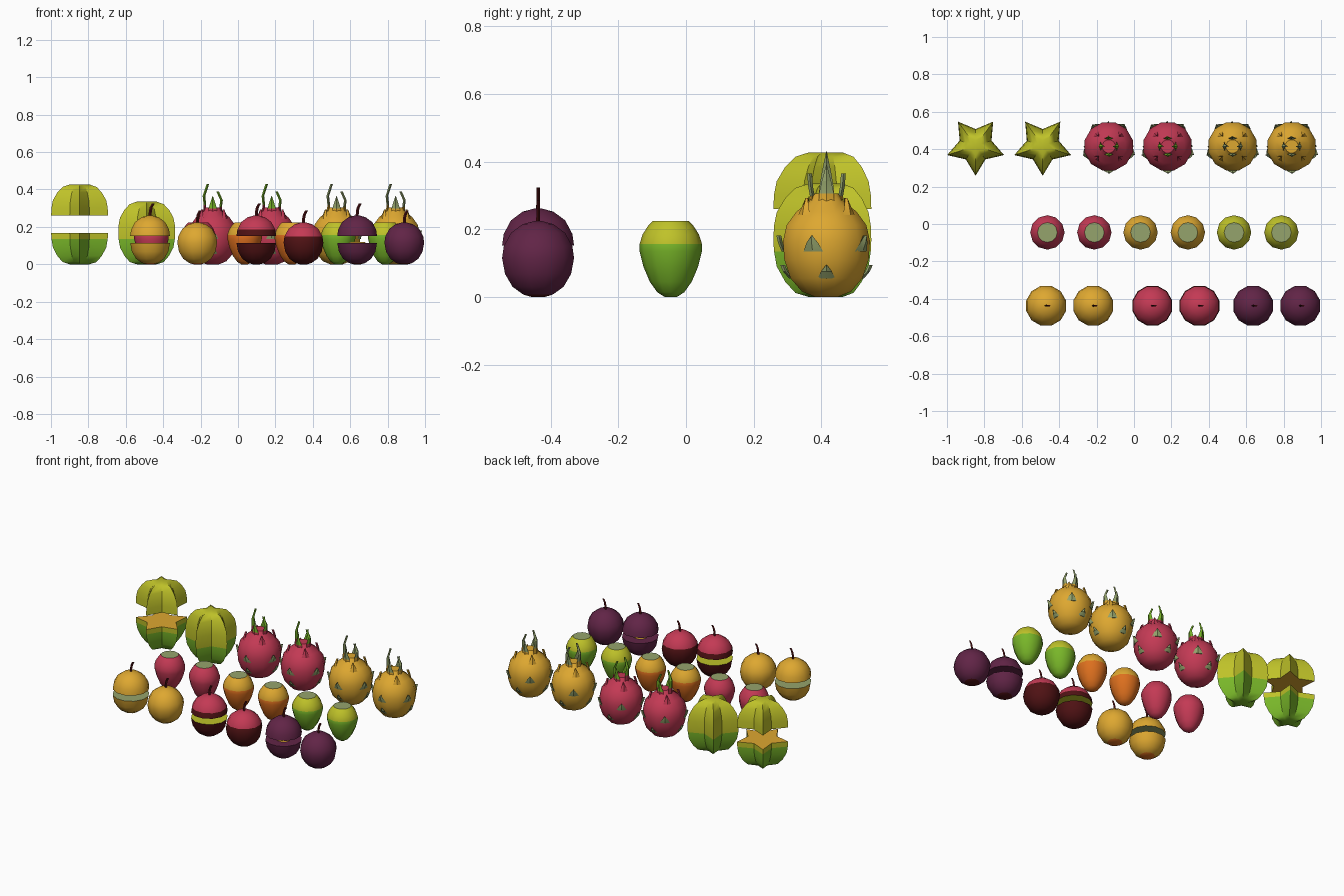
import bpy, bmesh
from math import sin, cos, pi, radians
from mathutils import Vector

if "Cube" in bpy.data.objects:
    bpy.data.objects.remove(bpy.data.objects["Cube"])

COLOURS = {
    "golden_yellow": (0.73, 0.39, 0.03), "orange": (0.72, 0.16, 0.013),
    "crimson": (0.55, 0.042, 0.09), "dark_maroon": (0.08, 0.006, 0.007),
    "plum": (0.12, 0.018, 0.062), "leaf_green": (0.19, 0.47, 0.022),
    "lime": (0.52, 0.54, 0.022), "sage": (0.30, 0.37, 0.15)}
NAMES = list(COLOURS)
MATS = []
for key, c in COLOURS.items():
    m = bpy.data.materials.new(key)
    m.diffuse_color = (*c, 1)
    m.use_nodes = True
    m.node_tree.nodes["Principled BSDF"].inputs["Base Color"].default_value = m.diffuse_color
    MATS.append(m)


def finish(bm, name, loc, sharp=42):
    """Recalculate normals, smooth gentle edges and link the object."""
    bmesh.ops.recalc_face_normals(bm, faces=bm.faces)
    for f in bm.faces:
        f.smooth = True
    for e in bm.edges:
        e.smooth = len(e.link_faces) == 2 and e.calc_face_angle(0) < radians(sharp)
    me = bpy.data.meshes.new(name)
    bm.to_mesh(me)
    bm.free()
    for m in MATS:
        me.materials.append(m)
    ob = bpy.data.objects.new(name, me)
    ob.location = loc
    bpy.context.collection.objects.link(ob)
    return ob


def loft(name, profile, n, loc, rule, bottom=None, top=None, radius=lambda i: 1, turn=0.0, sharp=42):
    """Revolve (r, z) points; rule(z) names the colour, bottom/top override the end caps."""
    bm = bmesh.new()
    rings = []
    for r, z in profile:
        rings.append([bm.verts.new((r * radius(i) * cos(turn + 2 * pi * i / n),
                                    r * radius(i) * sin(turn + 2 * pi * i / n), z)) for i in range(n)])

    def paint(f, colour=None):
        f.material_index = NAMES.index(colour or rule(f.calc_center_median().z))

    for a, b in zip(rings, rings[1:]):
        for i in range(n):
            j = (i + 1) % n
            paint(bm.faces.new((a[i], a[j], b[j], b[i])))
    for ring, z, colour in ((rings[0], profile[0][1], bottom), (rings[-1], profile[-1][1], top)):
        hub = bm.verts.new((0, 0, z))
        for i in range(n):
            paint(bm.faces.new((ring[i], ring[(i + 1) % n], hub)), colour)
    return finish(bm, name, loc, sharp)


def fruit(name, profile, n, x, y, rule, cut=None, gap=0, flesh=None, **kw):
    """A whole fruit, or two halves parted by a gap at height cut."""
    if cut is None:
        loft(name, profile, n, (x, y, 0), rule, **kw)
        return
    loft(name + "_lower_half", [p for p in profile if p[1] <= cut], n, (x, y, 0), rule, top=flesh, **kw)
    loft(name + "_upper_half", [p for p in profile if p[1] >= cut], n, (x, y, gap), rule, bottom=flesh, **kw)


def blade(name, path, loc, angle, base, tip, split, thick=0.007):
    """Leaf swept up a path of (distance out, z, half width), ending in a point."""
    out = Vector((cos(angle), sin(angle), 0))
    side = Vector((-sin(angle), cos(angle), 0))
    bm = bmesh.new()
    rings = []
    for r, z, w in path:
        p = out * r + Vector((0, 0, z))
        rings.append([bm.verts.new(v) for v in
                      (p + side * w, p + out * thick, p - side * w, p - out * thick)])
    for k, (a, b) in enumerate(zip(rings, rings[1:])):
        for i in range(4):
            f = bm.faces.new((a[i], a[(i + 1) % 4], b[(i + 1) % 4], b[i]))
            f.material_index = NAMES.index(base if k < split else tip)
    bm.faces.new(rings[0]).material_index = NAMES.index(base)
    bm.faces.new(rings[-1]).material_index = NAMES.index(tip)
    return finish(bm, name, loc, 30)


# --- star fruits, one sliced open ---
STAR = [(0.055, 0), (0.095, 0.012), (0.125, 0.045), (0.15, 0.09), (0.158, 0.135), (0.16, 0.168),
        (0.158, 0.21), (0.15, 0.25), (0.125, 0.292), (0.095, 0.322), (0.055, 0.335)]
for name, x, cut in (("star_fruit_cut", -0.847, 0.168), ("star_fruit", -0.488, None)):
    fruit(name, STAR, 10, x, 0.418, lambda z: "leaf_green" if z < 0.135 else "lime",
          cut, 0.092, "golden_yellow", radius=lambda i: 0.56 if i % 2 else 1, turn=-pi / 2, sharp=35)

# --- scaly fruits with leafy crowns ---
SCALY = [(0.035, 0), (0.075, 0.016), (0.11, 0.055), (0.129, 0.11), (0.133, 0.165),
         (0.122, 0.212), (0.092, 0.252), (0.055, 0.28), (0.036, 0.305)]
for k, (x, skin) in enumerate(((-0.135, "crimson"), (0.18, "crimson"),
                               (0.527, "golden_yellow"), (0.843, "golden_yellow"))):
    loc = (x, 0.415, 0)
    tag = f"scaly_fruit_{k + 1}"
    loft(tag, SCALY, 12, loc, lambda z: skin, turn=pi / 12)
    leaf = "leaf_green" if skin == "crimson" else "sage"
    # crown leaves
    for i, h in enumerate((0.39, 0.365, 0.43, 0.365)):
        d = h - 0.27
        path = [(0.046, 0.265, 0.024), (0.042, 0.27 + 0.3 * d, 0.022),
                (0.047, 0.27 + 0.6 * d, 0.014), (0.026 if h > 0.38 else 0.05, h, 0.001)]
        blade(f"{tag}_crown_leaf_{i + 1}", path, loc, i * pi / 2, skin, leaf, 1)
    # scales standing off the skin
    for row, (count, start, path) in enumerate((
            (4, pi / 4, [(0.094, 0.242, 0.024), (0.088, 0.268, 0.014), (0.08, 0.293, 0.001)]),
            (5, -pi / 2, [(0.126, 0.135, 0.03), (0.136, 0.16, 0.018), (0.141, 0.182, 0.001)]),
            (4, 0, [(0.104, 0.055, 0.026), (0.121, 0.075, 0.016), (0.13, 0.095, 0.001)]))):
        for i in range(count):
            blade(f"{tag}_scale_{row + 1}_{i + 1}", path, loc, start + i * 2 * pi / count,
                  skin if row == 0 else "sage", skin if row == 0 else "sage", 1)

# --- small flat-topped egg fruits ---
EGG = [(0.018, 0), (0.04, 0.014), (0.062, 0.045), (0.081, 0.09), (0.092, 0.135), (0.092, 0.157),
       (0.083, 0.185), (0.067, 0.21), (0.053, 0.224)]
for k, (x, low, high) in enumerate((
        (-0.463, "crimson", "crimson"), (-0.212, "crimson", "crimson"),
        (0.035, "orange", "golden_yellow"), (0.288, "orange", "golden_yellow"),
        (0.535, "leaf_green", "lime"), (0.788, "leaf_green", "lime"))):
    fruit(f"egg_fruit_{k + 1}", EGG, 12, x, -0.045,
          lambda z: low if z < 0.155 else high, top="sage")

# --- round stemmed fruits, the first of each pair sliced open ---
ROUND = [(0.02, 0), (0.045, 0.007), (0.078, 0.03), (0.101, 0.068), (0.11, 0.115), (0.105, 0.149),
         (0.083, 0.189), (0.047, 0.215), (0.012, 0.224)]
KINDS = (("yellow_fruit", -0.47, "golden_yellow", "orange", 0.012, "sage"),
         ("red_fruit", 0.098, "crimson", "dark_maroon", 0.149, "lime"),
         ("plum_fruit", 0.637, "plum", "dark_maroon", 0.012, "plum"))
for kind, x0, skin, base, level, flesh in KINDS:
    for x, cut, name in ((x0, 0.115, kind + "_cut"), (x0 + 0.252, None, kind)):
        fruit(name, ROUND, 12, x, -0.437, lambda z: base if z < level else skin,
              cut, 0.037, flesh, turn=pi / 12)
        lift = 0.037 if cut else 0
        stem = [(0, 0.215, 0.006), (0.001, 0.245, 0.005), (0.006, 0.268, 0.005), (0.016, 0.287, 0.005)]
        blade(name + "_stem", stem, (x, -0.437, lift), 0, "dark_maroon", "dark_maroon", 1, 0.008)
# stone showing in the sliced plum fruit
loft("plum_stone", [(0.045, 0.115), (0.04, 0.12)], 10, (0.637, -0.437, 0), lambda z: "golden_yellow")
